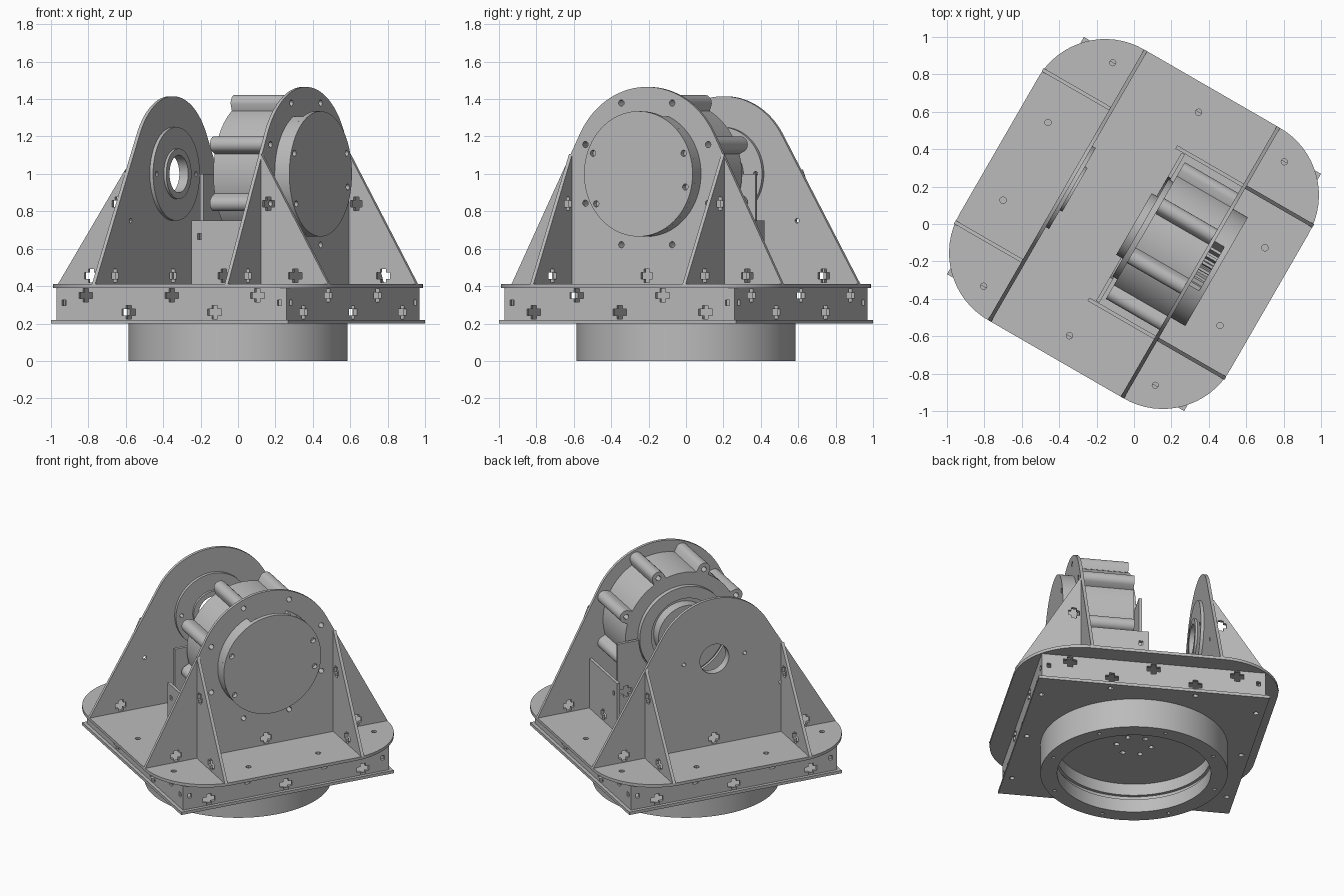
import bpy, bmesh
from math import sin, cos, pi, radians, atan2, acos, hypot, sqrt
from mathutils import Matrix

cube = bpy.data.objects.get("Cube")
if cube:
    bpy.data.objects.remove(cube)

metal = bpy.data.materials.new("plain grey metal")
metal.use_nodes = True
grey = (0.5, 0.5, 0.5, 1)
metal.diffuse_color = grey
metal.node_tree.nodes["Principled BSDF"].inputs["Base Color"].default_value = grey

# The whole assembly is turned about the vertical axis
TURN = Matrix.Rotation(radians(-30), 4, 'Z')
FACING = {
    'x': Matrix(((0, 0, 1, 0), (1, 0, 0, 0), (0, 1, 0, 0), (0, 0, 0, 1))),
    'y': Matrix(((1, 0, 0, 0), (0, 0, -1, 0), (0, 1, 0, 0), (0, 0, 0, 1))),
    'z': Matrix.Identity(4),
}


def plate(name, axis, lo, hi, outline, holes=()):
    """Extrude an outline with holes from lo to hi along an axis."""
    curve = bpy.data.curves.new(name, 'CURVE')
    curve.dimensions = '2D'
    curve.fill_mode = 'BOTH'
    curve.extrude = (hi - lo) / 2
    for loop in [outline, *holes]:
        spline = curve.splines.new('POLY')
        spline.points.add(len(loop) - 1)
        for point, (a, b) in zip(spline.points, loop):
            point.co = (a, b, 0, 1)
        spline.use_cyclic_u = True
    temp = bpy.data.objects.new(name + "_curve", curve)
    bpy.context.collection.objects.link(temp)
    graph = bpy.context.evaluated_depsgraph_get()
    mesh = bpy.data.meshes.new_from_object(temp.evaluated_get(graph))
    bpy.data.objects.remove(temp)
    mid = (lo + hi) / 2
    shift = -mid if axis == 'y' else mid
    mesh.transform(TURN @ FACING[axis] @ Matrix.Translation((0, 0, shift)))
    bm = bmesh.new()
    bm.from_mesh(mesh)
    bmesh.ops.remove_doubles(bm, verts=bm.verts, dist=0.0002)
    bmesh.ops.recalc_face_normals(bm, faces=bm.faces)
    bm.to_mesh(mesh)
    bm.free()
    mesh.materials.clear()
    mesh.materials.append(metal)
    mesh.shade_smooth()
    mesh.set_sharp_from_angle(angle=radians(30))
    obj = bpy.data.objects.new(name, mesh)
    bpy.context.collection.objects.link(obj)
    return obj


def polar(radius, a=0, b=0, n=64):
    r = radius if callable(radius) else (lambda t: radius)
    angles = [2 * pi * i / n for i in range(n)]
    return [(a + r(t) * cos(t), b + r(t) * sin(t)) for t in angles]


def hole(a, b, r=0.017):
    return polar(r, a, b, 12)


def rect(a, b, w, h):
    return [(a - w, b - h), (a + w, b - h), (a + w, b + h), (a - w, b + h)]


def cross(a, b, w=0.042, h=0.036, s=0.017):
    quarter = [(w, -s), (w, s), (s, s), (s, h)]
    mirrored = [(-x, y) for x, y in reversed(quarter)]
    ring = quarter[1:] + mirrored[:-1]
    return [(a + x, b + y) for x, y in ring + [(-x, -y) for x, y in ring]]


def bolt_circle(r, count, b=0, start=0.0, size=0.017):
    angles = [start + 2 * pi * i / count for i in range(count)]
    return [hole(r * cos(t), b + r * sin(t), size) for t in angles]


# Turntable bearing with an inner groove
for i, (lo, hi, inner) in enumerate([(0, 0.09, 0.48), (0.09, 0.12, 0.5), (0.12, 0.2, 0.48)]):
    bolts = bolt_circle(0.54, 8, start=0.2, size=0.012) if i == 0 else []
    plate(f"bearing_ring_{i}", 'z', lo, hi, polar(0.585, n=96), [polar(inner, n=96)] + bolts)

# Base box: square floor, four slotted walls, rounded deck
T = 0.02
floor_holes = bolt_circle(0.11, 6)
floor_holes += [hole(u, v) for u in (-0.27, 0.27) for v in (-0.68, 0.68)]
floor_holes += [hole(u, v) for u in (-0.68, 0.68) for v in (-0.53, 0, 0.53)]
plate("base_floor", 'z', 0.2, 0.22, rect(0, 0, 0.732, 0.732), floor_holes)

HALF, ROUND = 0.835, 0.415
deck = []
for i in range(4):
    a0 = i * pi / 2
    cx = (HALF - ROUND) * (1 if i in (0, 3) else -1)
    cy = (HALF - ROUND) * (1 if i in (0, 1) else -1)
    deck += [(cx + ROUND * cos(a0 + k * pi / 32), cy + ROUND * sin(a0 + k * pi / 32)) for k in range(17)]
deck_holes = [hole(u, v) for u in (-0.53, 0, 0.53) for v in (-0.69, 0.69)]
deck_holes += [hole(u, v) for u in (-0.67, 0.67) for v in (-0.24, 0.24)]
plate("base_deck", 'z', 0.39, 0.41, deck, deck_holes)

for axis, half, outer_z, inner_z in (('y', 0.71, 0.35, 0.26), ('x', 0.69, 0.26, 0.35)):
    slots = [cross(p, outer_z) for p in (-0.53, 0, 0.53)]
    slots += [cross(p, inner_z) for p in (-0.265, 0.265)]
    slots += [rect(p, 0.31, 0.012, 0.015) for p in (-0.665, 0.665)]
    for side, lo in (("low", -0.71), ("high", 0.69)):
        plate(f"base_wall_{axis}_{side}", axis, lo, lo + T, rect(0, 0.305, half, 0.085), slots)

# Upright cheek plates: round top with straight tangent sides
AXLE, DECK, GUSSET = 1.0, 0.41, 0.47


def tangent_angle(r):
    drop = DECK - AXLE
    return atan2(drop, HALF) + acos(r / hypot(HALF, drop))


def cheek_outline(r):
    a = tangent_angle(r)
    arc = [a + (pi - 2 * a) * i / 40 for i in range(41)]
    return [(HALF, DECK)] + [(r * cos(t), AXLE + r * sin(t)) for t in arc] + [(-HALF, DECK)]


def edge_height(r, v):
    a = tangent_angle(r)
    tx, tz = r * cos(a), AXLE + r * sin(a)
    return DECK + (tz - DECK) * (HALF - v) / (HALF - tx)


foot_slots = [cross(v, 0.455, 0.036, 0.036) for v in (-0.62, 0, 0.62)]
side_holes = [hole(v, 0.75, 0.013) for v in (-0.455, 0.455)]
flange_holes = [hole(v, AXLE, 0.013) for v in (-0.21, 0.21)]
plate("bearing_cheek", 'x', -0.42, -0.40, cheek_outline(0.415),
      [polar(0.1, 0, AXLE)] + foot_slots + side_holes + flange_holes)
motor_bolts = bolt_circle(0.41, 8, AXLE, pi / 8)
plate("motor_cheek", 'x', 0.40, 0.42, cheek_outline(0.465), foot_slots + motor_bolts)

# Triangular gussets outside both cheeks
for name, sign, r in (("bearing", -1, 0.415), ("motor", 1, 0.465)):
    top = edge_height(r, GUSSET)
    shape = [(sign * 0.42, DECK), (sign * HALF, DECK), (sign * 0.42, top)]
    slots = [cross(sign * 0.63, 0.455), cross(sign * 0.465, 0.84, 0.036, 0.036)]
    for side in (-1, 1):
        plate(f"{name}_gusset_{'front' if side < 0 else 'back'}", 'y',
              side * GUSSET - T / 2, side * GUSSET + T / 2, shape, slots)

# Axle flange on the bearing cheek
plate("axle_flange", 'x', -0.40, -0.38, polar(0.25, 0, AXLE), [polar(0.1, 0, AXLE)] + flange_holes)
plate("axle_hub", 'x', -0.38, -0.365, polar(0.135, 0, AXLE), [polar(0.1, 0, AXLE)])


# Gearbox drum with eight bolt bosses
def drum_radius(t):
    body, reach, boss = 0.385, 0.41, 0.043
    d = (t % (pi / 4)) - pi / 8
    inside = boss ** 2 - (reach * sin(d)) ** 2
    return max(body, reach * cos(d) + sqrt(inside)) if inside > 0 else body


plate("gearbox_drum", 'x', 0.07, 0.40, polar(drum_radius, 0, AXLE, 384), motor_bolts)
plate("drum_disc", 'x', 0.04, 0.07, polar(0.3, 0, AXLE), [polar(0.22, 0, AXLE)])
plate("output_hub", 'x', 0.0, 0.07, polar(0.19, 0, AXLE), [polar(0.12, 0, AXLE)])


# Round cover outside the motor cheek, with a toothed window at the top
def window_radius(t):
    if abs(t - pi / 2) > 0.4:
        return 0.335
    return 0.3 if int(t * 14) % 2 else 0.26


plate("cover_rim", 'x', 0.42, 0.48, polar(window_radius, 0, AXLE, 256))
cover_holes = [hole(v, AXLE + z) for v, z in ((-0.28, 0.11), (0.28, 0.11), (0.29, -0.07), (-0.26, -0.16))]
plate("cover_face", 'x', 0.48, 0.51, polar(0.335, 0, AXLE, 96), cover_holes)

# Cradle under the drum: cut-out cross plate and two side plates
W = 0.457
bite = [(0.31 * cos(t), AXLE + 0.31 * sin(t)) for t in [-pi + pi * i / 32 for i in range(33)]]
plate("cradle_plate", 'x', 0.03, 0.05, [(-W, DECK), (-W, AXLE)] + bite + [(W, AXLE), (W, DECK)],
      [cross(v, z) for v in (-0.4, 0.4) for z in (0.665,)] + [cross(0, 0.47)])
for side in (-1, 1):
    plate(f"cradle_side_{'front' if side < 0 else 'back'}", 'y',
          side * GUSSET - T / 2, side * GUSSET + T / 2, rect(0.195, 0.58, 0.205, 0.17),
          [cross(0.19, 0.455, 0.036, 0.036), rect(0.04, 0.665, 0.012, 0.015)])
